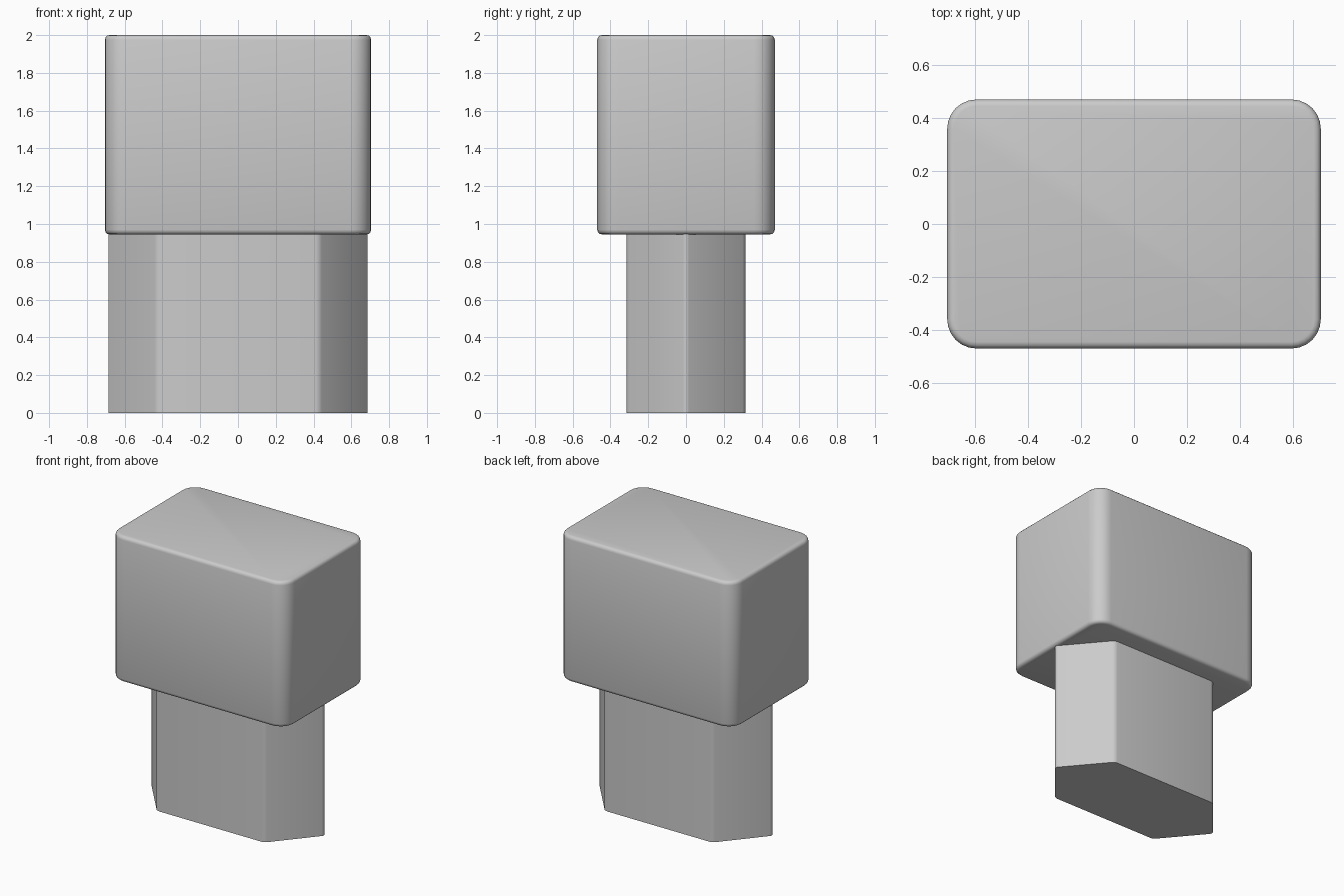
import bpy
import bmesh

cube = bpy.data.objects.get("Cube")
if cube:
    bpy.data.objects.remove(cube, do_unlink=True)

grey = bpy.data.materials.new("light_grey")
grey.use_nodes = True
colour = (0.6, 0.6, 0.6, 1)
grey.diffuse_color = colour
grey.node_tree.nodes["Principled BSDF"].inputs["Base Color"].default_value = colour


def is_upright(edge):
    return abs(edge.verts[0].co.z - edge.verts[1].co.z) > 0.1


def prism(name, outline, bottom, top, corner, rim, segments):
    """Extrude an outline, round its upright edges, then its rims."""
    bm = bmesh.new()
    base = bm.faces.new([bm.verts.new((x, y, bottom)) for x, y in outline])
    grown = bmesh.ops.extrude_face_region(bm, geom=[base], use_keep_orig=True)
    for v in grown["geom"]:
        if isinstance(v, bmesh.types.BMVert):
            v.co.z = top
    bmesh.ops.recalc_face_normals(bm, faces=bm.faces)
    bmesh.ops.bevel(bm, geom=[e for e in bm.edges if is_upright(e)],
                    offset=corner, segments=segments, profile=0.5, affect='EDGES')
    if rim:
        bmesh.ops.bevel(bm, geom=[e for e in bm.edges if not is_upright(e)],
                        offset=rim, segments=3, profile=0.5, affect='EDGES')
    bmesh.ops.recalc_face_normals(bm, faces=bm.faces)
    mesh = bpy.data.meshes.new(name)
    bm.to_mesh(mesh)
    bm.free()
    mesh.materials.append(grey)
    obj = bpy.data.objects.new(name, mesh)
    bpy.context.collection.objects.link(obj)
    bpy.ops.object.select_all(action='DESELECT')
    obj.select_set(True)
    bpy.context.view_layer.objects.active = obj
    bpy.ops.object.shade_smooth_by_angle(angle=0.7)
    return obj


# Rounded block on top
w, d = 0.705, 0.47
prism("upper_block", [(-w, -d), (w, -d), (w, d), (-w, d)], 0.945, 2.0, 0.11, 0.025, 6)

# Six-sided stem with softened upright edges
tip, flat, half = 0.695, 0.43, 0.315
prism("lower_stem", [(-tip, 0), (-flat, -half), (flat, -half),
                     (tip, 0), (flat, half), (-flat, half)], 0, 0.96, 0.02, 0, 3)
